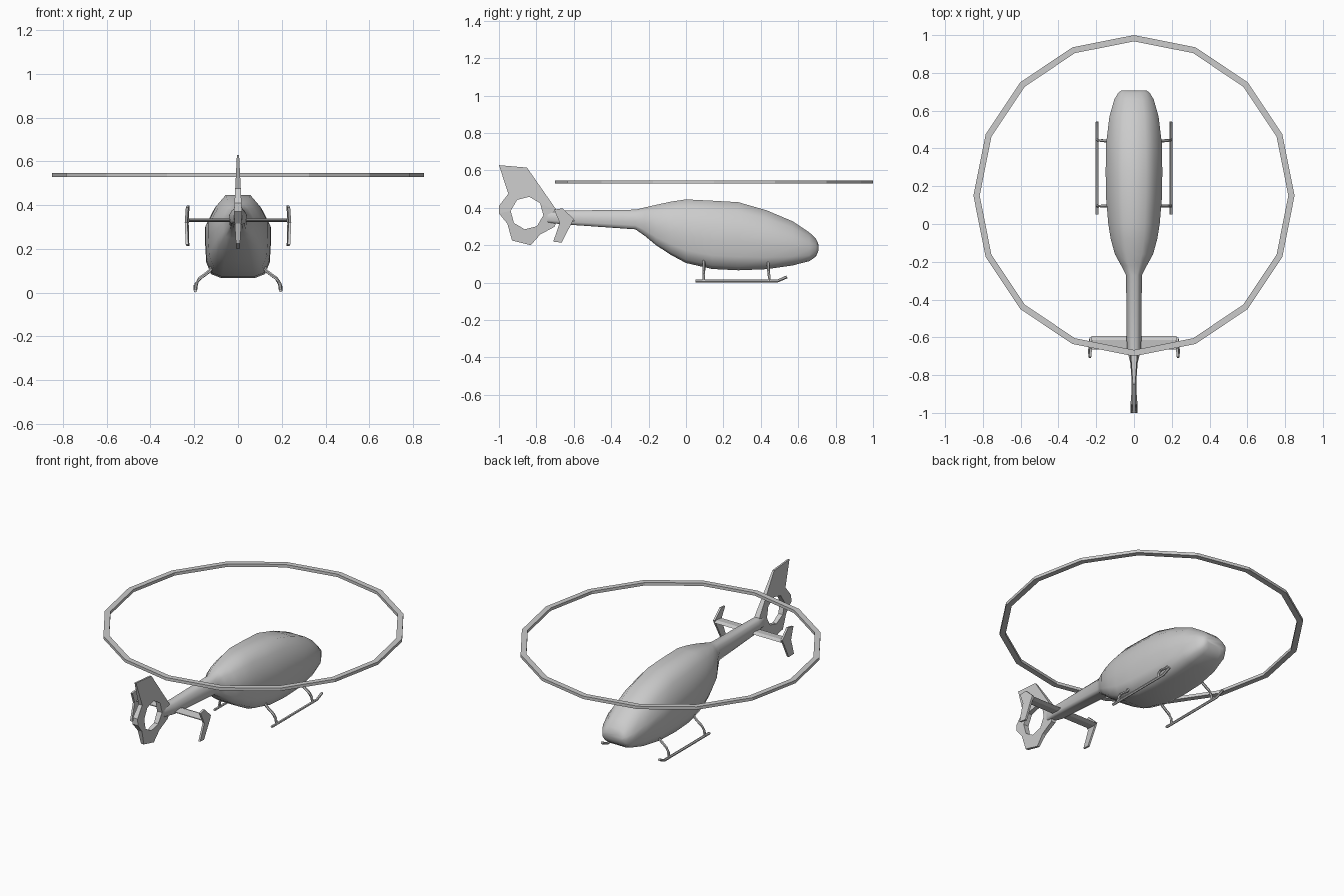
import bpy, bmesh, math
from mathutils import Vector

if "Cube" in bpy.data.objects:
    bpy.data.objects.remove(bpy.data.objects["Cube"])


def make(name, verts, faces, smooth=None):
    mesh = bpy.data.meshes.new(name)
    mesh.from_pydata(verts, [], faces)
    bm = bmesh.new()
    bm.from_mesh(mesh)
    bmesh.ops.recalc_face_normals(bm, faces=bm.faces)
    bm.to_mesh(mesh)
    bm.free()
    ob = bpy.data.objects.new(name, mesh)
    bpy.context.collection.objects.link(ob)
    if smooth:
        bpy.ops.object.select_all(action='DESELECT')
        ob.select_set(True)
        bpy.context.view_layer.objects.active = ob
        bpy.ops.object.shade_smooth_by_angle(angle=math.radians(smooth))
    return ob


def loft(name, rings, smooth=None, closed=False):
    """Skin a list of equal-length rings; cap the ends unless closed."""
    n, m = len(rings[0]), len(rings)
    verts = [p for r in rings for p in r]
    faces = []
    for i in range(m if closed else m - 1):
        a, b = i * n, (i + 1) % m * n
        faces += [(a + j, a + (j + 1) % n, b + (j + 1) % n, b + j) for j in range(n)]
    if not closed:
        faces += [tuple(range(n)), tuple(range((m - 1) * n, m * n))]
    return make(name, verts, faces, smooth)


def tube(name, points, radius, sides=6):
    pts = [Vector(p) for p in points]
    rings = []
    for i, p in enumerate(pts):
        d = (pts[min(i + 1, len(pts) - 1)] - pts[max(i - 1, 0)]).normalized()
        u = d.cross(Vector((0.3, 0.1, 1)) if abs(d.z) < 0.9 else Vector((0, 1, 0))).normalized()
        v = d.cross(u)
        rings.append([p + radius * (u * math.cos(a) + v * math.sin(a))
                      for a in (math.tau * k / sides for k in range(sides))])
    return loft(name, rings, 50)


# fuselage and tail boom: stations (y, top z, bottom z, half width)
stations = [(0.708, 0.205, 0.17, 0.065), (0.695, 0.235, 0.14, 0.083), (0.66, 0.268, 0.115, 0.104),
            (0.57, 0.328, 0.092, 0.13), (0.43, 0.387, 0.072, 0.147), (0.28, 0.43, 0.066, 0.15),
            (0.14, 0.438, 0.073, 0.148), (0.0, 0.445, 0.105, 0.136), (-0.08, 0.433, 0.148, 0.123),
            (-0.16, 0.416, 0.2, 0.101), (-0.22, 0.402, 0.25, 0.068), (-0.27, 0.39, 0.285, 0.042),
            (-0.66, 0.385, 0.312, 0.038), (-0.74, 0.385, 0.32, 0.018)]
half = [(0.42, 1), (0.72, 0.86), (1, 0.64), (1, 0.42), (0.97, 0.2), (0.82, 0.05), (0.5, 0)]
section = half + [(-x, t) for x, t in reversed(half)]
loft('fuselage', [[(x * w, y, b + t * (top - b)) for x, t in section]
                  for y, top, b, w in stations], 60)

# sixteen-sided rotor ring
ring = []
for k in range(16):
    a = math.tau * k / 16
    ring.append([(r * math.cos(a), 0.15 + r * math.sin(a), z)
                 for r, z in ((0.85, 0.529), (0.85, 0.547), (0.817, 0.547), (0.817, 0.529))])
loft('rotor_ring', ring, closed=True)

# tail fin with fan opening: outer outline (y, z) bridged to the octagonal hole
outline = [(-0.85, 0.615), (-0.69, 0.385), (-0.7, 0.3), (-0.78, 0.257), (-0.83, 0.2), (-0.93, 0.225),
           (-0.955, 0.315), (-1.0, 0.37), (-1.0, 0.41), (-0.95, 0.475), (-1.0, 0.628)]
hole = [(-0.85 + 0.088 * math.cos(a), 0.372 + 0.088 * math.sin(a))
        for a in (math.radians(82 - 45 * k) for k in range(8))]


def thick(y, z):
    return max(0.005, 0.018 - 0.05 * max(0, z - 0.37) - 0.06 * max(0, 0.37 - z))


n, m = len(outline), len(hole)
verts = [(s * thick(y, z), y, z) for s in (1, -1) for y, z in outline + hole]
off = n + m
match = [0, 1, 2, 3, 4, 5, 5, 6, 6, 7, 7]   # nearest hole corner for each outline corner
faces = []
for i in range(n):
    j = (i + 1) % n
    if i == n - 1:            # fin blade above the fan
        inner, outer = [n + 7, n + 0], [9, 0]
    elif i == 9:
        continue
    else:
        inner, outer = [n + match[i], n + match[j]], [i, j]
    f = [outer[0], outer[1], inner[1]] + ([inner[0]] if inner[0] != inner[1] else [])
    faces += [tuple(f), tuple(v + off for v in f)]
faces += [(9, 10, 0), (9 + off, 10 + off, off)]
faces += [(i, (i + 1) % n, (i + 1) % n + off, i + off) for i in range(n)]
faces += [(n + k, n + (k + 1) % m, n + (k + 1) % m + off, n + k + off) for k in range(m)]
make('tail_fin', verts, faces)

# horizontal stabiliser
loft('tail_stabiliser', [[(x, -0.592, 0.33), (x, -0.615, 0.338), (x, -0.665, 0.332),
                          (x, -0.665, 0.327), (x, -0.615, 0.322)] for x in (-0.225, 0.225)])

# swept end plates, toed outwards at the rear
plate = [(-0.705, 0.39), (-0.66, 0.397), (-0.6, 0.34), (-0.613, 0.315),
         (-0.665, 0.214), (-0.71, 0.219), (-0.675, 0.32)]
for side, s in (('left', -1), ('right', 1)):
    loft(side + '_end_plate',
         [[(s * (0.222 + 0.1 * (-0.6 - y) + 0.008 * (abs(z - 0.31) < 0.04) + d), y, z)
           for y, z in plate] for d in (-0.006, 0.006)])

    # landing skid with raised front tip
    tube(side + '_skid', [(s * 0.195, 0.05, 0.009), (s * 0.195, 0.49, 0.009),
                          (s * 0.195, 0.54, 0.031)], 0.008)

    # curved struts up to the belly
    for pos, y, lean in (('rear', 0.095, 0), ('front', 0.447, -0.01)):
        path = [(0.195, 0.008), (0.191, 0.04), (0.175, 0.065), (0.15, 0.083), (0.128, 0.1), (0.11, 0.135)]
        tube(side + '_' + pos + '_strut',
             [(s * x, y + lean * z / 0.12, z) for x, z in path], 0.008)
